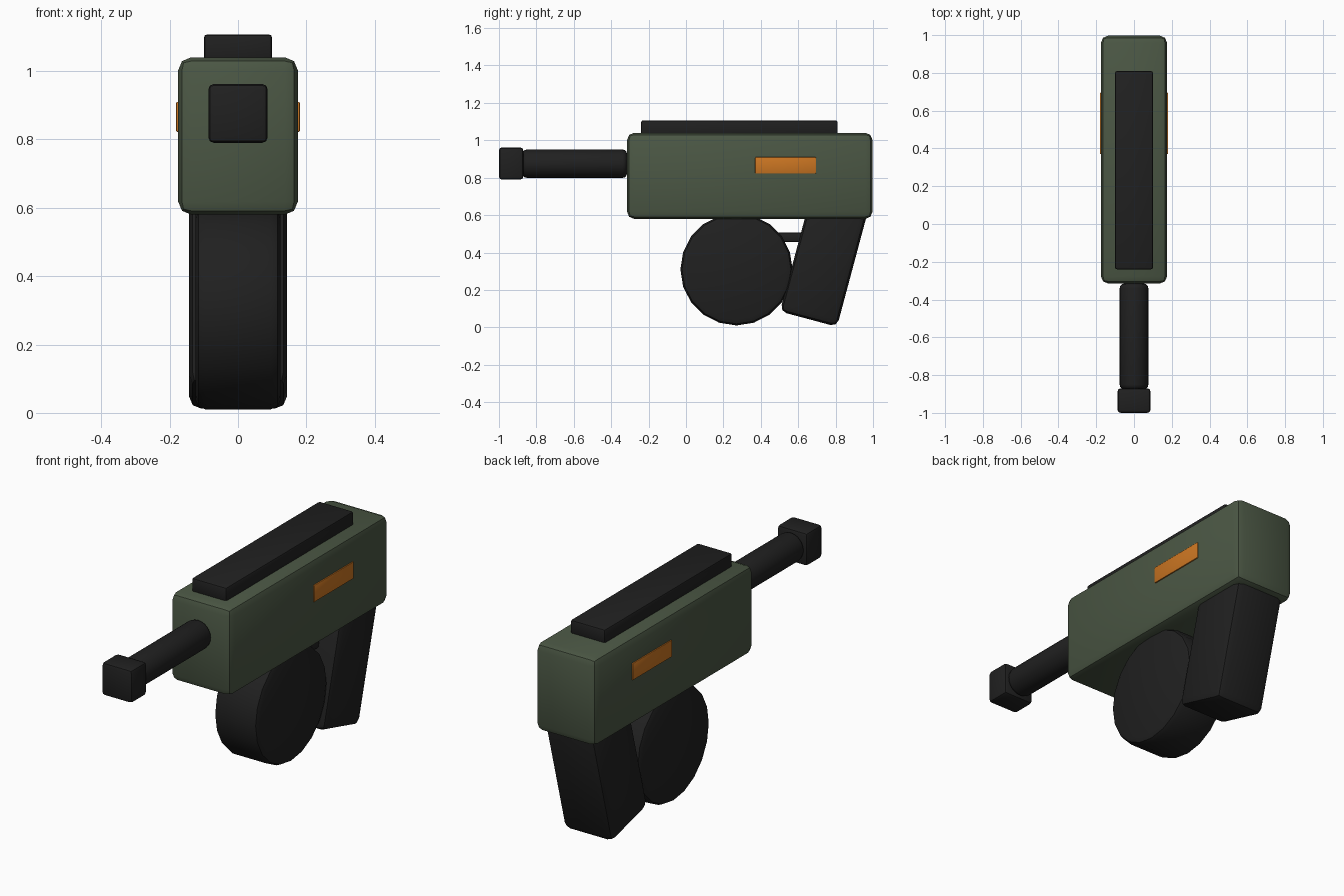
import bpy, math
from mathutils import Vector, Matrix

cube = bpy.data.objects.get("Cube")
if cube:
    bpy.data.objects.remove(cube, do_unlink=True)


def material(name, colour):
    m = bpy.data.materials.new(name)
    m.use_nodes = True
    rgba = (*colour, 1)
    m.diffuse_color = rgba
    bsdf = m.node_tree.nodes["Principled BSDF"]
    bsdf.inputs["Base Color"].default_value = rgba
    bsdf.inputs["Roughness"].default_value = 0.7
    return m


GREEN = material("olive green", (0.07, 0.095, 0.058))
BLACK = material("matte black", (0.0145, 0.0145, 0.0145))
ORANGE = material("orange", (0.6, 0.18, 0.016))


def finish(name, mat, bevel, segments, smooth=30):
    """Name the active primitive, then bevel, colour and shade it."""
    ob = bpy.context.object
    ob.name = ob.data.name = name
    ob.data.materials.append(mat)
    mod = ob.modifiers.new("Rounded edges", "BEVEL")
    mod.width, mod.segments = bevel, segments
    mod.limit_method, mod.angle_limit = "ANGLE", math.radians(40)
    bpy.ops.object.modifier_apply(modifier=mod.name)
    bpy.ops.object.shade_smooth_by_angle(angle=math.radians(smooth))
    return ob


def box(name, low, high, mat, bevel, segments=2, tilt=0):
    """Box between two corners; tilt turns the corner frame about x."""
    low, high = Vector(low), Vector(high)
    bpy.ops.mesh.primitive_cube_add(size=1)
    turn = Matrix.Rotation(tilt, 4, "X")
    bpy.context.object.data.transform(Matrix.Diagonal((*(high - low), 1)))
    ob = finish(name, mat, bevel, segments)
    ob.matrix_world = turn @ Matrix.Translation((low + high) / 2)
    return ob


def cylinder(name, centre, radius, depth, axis, sides, bevel, segments):
    turn = (math.pi / 2, 0, 0) if axis == "Y" else (0, math.pi / 2, 0)
    bpy.ops.mesh.primitive_cylinder_add(vertices=sides, radius=radius, depth=depth,
                                        location=centre, rotation=turn)
    return finish(name, BLACK, bevel, segments, 35)


# Receiver and the rail on top
box("receiver_body", (-0.175, -0.315, 0.58), (0.175, 0.997, 1.04), GREEN, 0.038)
box("top_rail", (-0.1, -0.24, 1.03), (0.1, 0.81, 1.107), BLACK, 0.01)

# Barrel and square muzzle
cylinder("barrel", (0, -0.595, 0.875), 0.076, 0.56, "Y", 24, 0.025, 3)
box("muzzle", (-0.087, -1, 0.79), (0.087, -0.87, 0.962), BLACK, 0.016)

# Drum magazine
cylinder("drum_magazine", (0, 0.27, 0.31), 0.3, 0.25, "X", 20, 0.03, 2)

# Raked grip and the trigger bar in front of it
box("grip", (-0.143, 0.463, 0.212), (0.143, 0.779, 0.85), BLACK, 0.036,
    tilt=-math.radians(15))
box("trigger_bar", (-0.04, 0.42, 0.457), (0.04, 0.7, 0.508), BLACK, 0.008)

# Coloured plates on both sides
for side, label in ((1, "left"), (-1, "right")):
    x = sorted((side * 0.165, side * 0.181))
    box(label + "_side_plate", (x[0], 0.37, 0.822), (x[1], 0.695, 0.91), ORANGE, 0.004)
